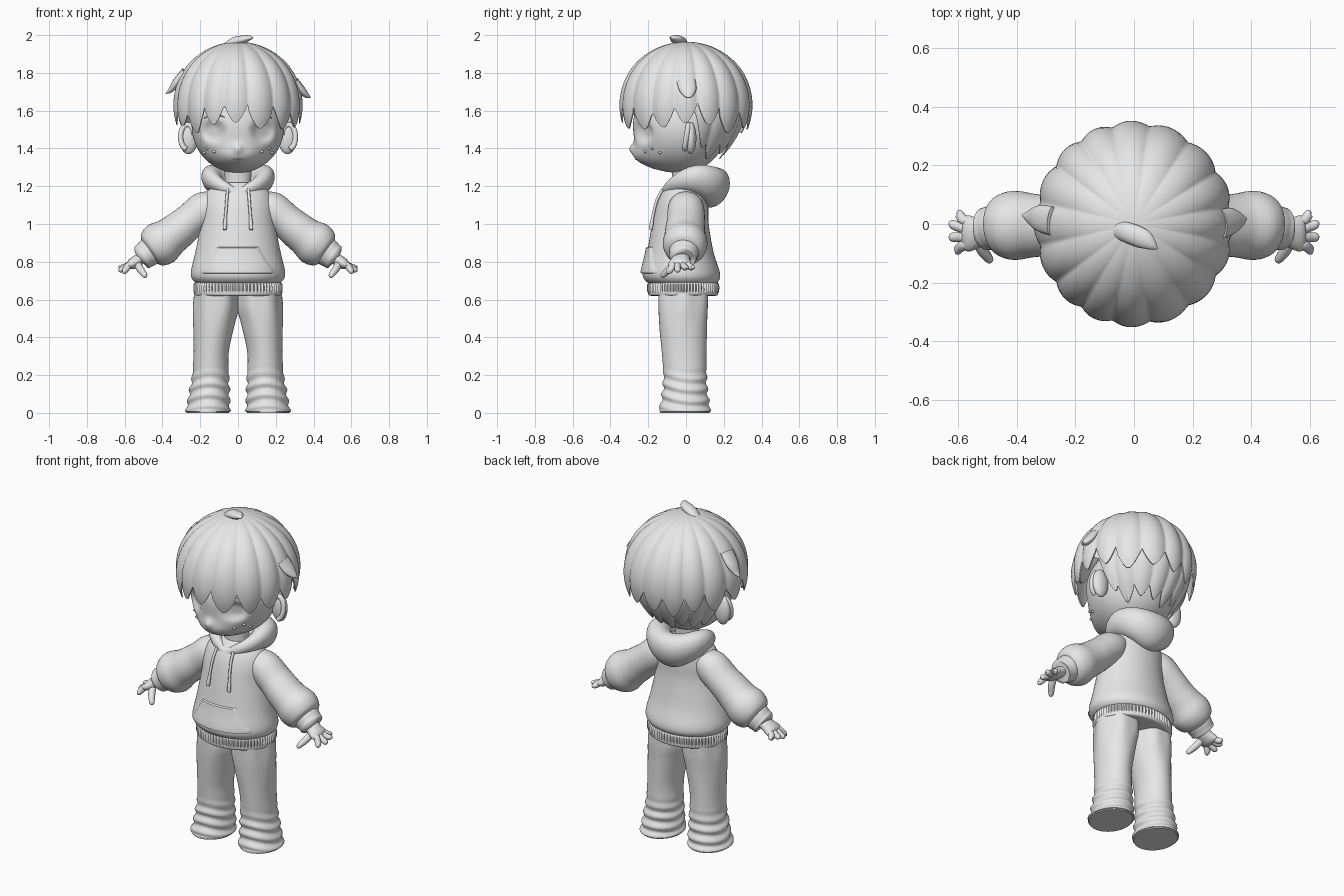
import bpy, bmesh, math
from mathutils import Vector
from math import sin, cos, pi, exp, sqrt

if "Cube" in bpy.data.objects:
    bpy.data.objects.remove(bpy.data.objects["Cube"])

clay = bpy.data.materials.new("light_grey_clay")
clay.diffuse_color = (0.8, 0.8, 0.8, 1)
clay.use_nodes = True
clay.node_tree.nodes["Principled BSDF"].inputs["Base Color"].default_value = clay.diffuse_color


def finish(name, bm, angle=50):
    bmesh.ops.recalc_face_normals(bm, faces=bm.faces)
    me = bpy.data.meshes.new(name)
    bm.to_mesh(me)
    bm.free()
    me.materials.append(clay)
    ob = bpy.data.objects.new(name, me)
    bpy.context.collection.objects.link(ob)
    bpy.ops.object.select_all(action='DESELECT')
    ob.select_set(True)
    bpy.context.view_layer.objects.active = ob
    bpy.ops.object.shade_smooth_by_angle(angle=math.radians(angle))
    return ob


def skin(name, rows, closed=False, angle=50):
    """Join rows of points (each a loop) into one surface, capped unless closed."""
    bm = bmesh.new()
    vs = [[bm.verts.new(p) for p in r] for r in rows]
    n = len(vs[0])
    for k in range(len(vs) if closed else len(vs) - 1):
        A, B = vs[k], vs[(k + 1) % len(vs)]
        for i in range(n):
            j = (i + 1) % n
            bm.faces.new((A[i], A[j], B[j], B[i]))
    if not closed:
        bm.faces.new(vs[0])
        bm.faces.new(vs[-1])
    return finish(name, bm, angle)


def resample(rings, steps):
    """Catmull-Rom through rings of (x, y, z, width, depth)."""
    out, n = [], len(rings)
    for k in range(n - 1):
        a, b, c, d = (rings[min(max(k + o, 0), n - 1)] for o in (-1, 0, 1, 2))
        for s in range(steps):
            t = s / steps
            out.append([.5 * (2 * q + (r - p) * t + (2 * p - 5 * q + 4 * r - w) * t * t
                              + (3 * q - p - 3 * r + w) * t ** 3) for p, q, r, w in zip(a, b, c, d)])
    return out + [list(rings[-1])]


def loft(name, rings, side=1, segs=32, steps=6, flat=False, ripple=None, angle=50):
    rs, rows = resample(rings, steps), []
    for k, r in enumerate(rs):
        c = Vector(r[:3])
        T = Vector((0, 0, 1))
        if not flat:
            T = (Vector(rs[min(k + 1, len(rs) - 1)][:3]) - Vector(rs[max(k - 1, 0)][:3])).normalized()
        u = Vector((0, 1, 0)).cross(T).normalized()
        v = T.cross(u)
        row = []
        for i in range(segs):
            a = 2 * pi * i / segs
            e = ripple(a, r[2]) if ripple else 0
            p = c + u * (max(r[3], .0005) + e) * cos(a) + v * (max(r[4], .0005) + e) * sin(a)
            row.append((p.x * side, p.y, p.z))
        rows.append(row)
    return skin(name, rows, angle=angle)


def ball(name, loc, size, shape=None, segs=24):
    bm = bmesh.new()
    bmesh.ops.create_uvsphere(bm, u_segments=segs, v_segments=segs * 3 // 4, radius=1)
    for v in bm.verts:
        v.co = shape(v.co) if shape else Vector([l + s * c for l, s, c in zip(loc, size, v.co)])
    return finish(name, bm)


# Head with muzzle, nose and eye sockets
def face_shape(u):
    x, y, z = .245 * u.x, -.03 + .25 * u.y, 1.52 + .25 * u.z
    f = min(1, max(0, -u.y * 2.5))
    y -= f * .06 * exp(-((z - 1.34) / .07) ** 2 - (x / .15) ** 2)
    y -= f * .022 * exp(-((z - 1.4) / .025) ** 2 - (x / .022) ** 2)
    y += f * .035 * exp(-(((abs(x) - .13) / .055) ** 2 + ((z - 1.49) / .055) ** 2) ** 2)
    return Vector((x, y, z))


def on_face(x, z, out=0):
    ux, uz = x / .245, (z - 1.52) / .25
    p = face_shape(Vector((ux, -sqrt(max(0, 1 - ux * ux - uz * uz)), uz)))
    return (p.x, p.y - out, p.z)


ball("head", None, None, face_shape, 96)
loft("mouth", [on_face(x, 1.343 + 2 * x * x) + (r, r) for x, r in
               ((-.03, .001), (-.015, .003), (0, .003), (.015, .003), (.03, .001))], segs=8)
loft("neck", [(0, -.01, 1.1, .08, .07), (0, -.015, 1.22, .07, .058), (0, -.015, 1.36, .075, .065)], flat=True)

for s, tag in ((1, "left"), (-1, "right")):
    # Ear: bowl rim around a thin disc
    ball("ear_" + tag, (.262 * s, .025, 1.455), (.05, .03, .085))
    rim = [(.268 + .036 * cos(a), .002 + .01 * sin(a), 1.46 + .065 * sin(a), .014, .014)
           for a in [math.radians(d) for d in range(-80, 171, 25)]]
    loft("ear_rim_" + tag, rim, s, 12, 3)
    # Brow and cheek marks
    loft("brow_" + tag, [on_face(x, z, .001) + (r, r) for x, z, r in
                         ((.07, 1.565, .002), (.11, 1.578, .005), (.15, 1.575, .005), (.18, 1.56, .002))], s, 10, 4)
    for x, z in ((.125, 1.383), (.165, 1.4), (.178, 1.378)):
        ball("cheek_mark_" + tag, on_face(x * s, z), (.012, .008, .007), segs=12)


# Hair: shells of locks with scalloped hems
def hair(name, locks, scale, taper, tip, depth, bump):
    segs, n, rows = 240, 26, []
    for inner in (0, 1):
        for k in range(n + 1):
            t = (n - k if inner else k) / n
            row = []
            for i in range(segs):
                a = 2 * pi * i / segs
                u = (a / (2 * pi) + .006 * sin(3 * a)) * locks
                q = round(u) % locks
                f = 2 * (u - round(u))
                hem = tip(sin(a)) + .018 * sin(q * 2.3) + depth * abs(f) ** 1.7
                arc, drop = pi / 2 * .335, 1.63 - hem
                d = max(.01, t) * (arc + drop)
                if d < arc:
                    R, z = sin(d / .335), 1.63 + .335 * cos(d / .335)
                else:
                    z = 1.63 - (d - arc)
                    R = 1 - taper * ((d - arc) / .335) ** 2
                R *= scale * (1 - .07 * inner * min(1, 4 * (1 - t)) - .02 * inner)
                R += bump * (.6 - f * f) * min(1, d / .3)
                zz = 1.63 + (z - 1.63) * (scale * (1 - .07 * inner) if z > 1.63 else 1)
                row.append((.333 * R * cos(a), .343 * R * sin(a), zz))
            rows.append(row)
    return skin(name, rows)


hair("hair_outer", 16, 1, .5,
     lambda c: 1.51 - .015 * c - .04 * exp(-((c + .6) / .17) ** 2) + .03 * exp(-((c - .1) / .2) ** 2), .1, .045)


def nape_tip(c):
    k = min(1, max(0, (.45 - c) / .5))
    return 1.36 + .27 * k * k * (3 - 2 * k)


hair("hair_nape", 18, .91, .6, nape_tip, .06, .03)
loft("crown_tuft", [(-.06, -.02, 1.94, .02, .03), (-.02, -.03, 1.965, .024, .035), (.03, -.05, 1.978, .021, .034),
                    (.06, -.07, 1.985, .013, .02), (.08, -.085, 1.985, .002, .002)], segs=16)
loft("side_tuft_left", [(.3, 0, 1.76, .02, .05), (.335, .01, 1.71, .022, .045), (.365, .015, 1.68, .014, .025),
                        (.385, .02, 1.67, .002, .002)], segs=16)
loft("side_tuft_right", [(.28, .01, 1.81, .02, .05), (.325, .02, 1.75, .022, .045), (.355, .025, 1.71, .014, .025),
                         (.382, .03, 1.69, .002, .002)], -1, 16)

# Hoodie body and ribbed hem
body = [(0, -.018, .685, .2, .16), (0, -.02, .695, .232, .19), (0, -.025, .74, .25, .205), (0, -.03, .85, .226, .176),
        (0, -.03, 1.0, .197, .15), (0, -.02, 1.1, .19, .138), (0, -.01, 1.17, .165, .12), (0, -.01, 1.22, .1, .08)]
loft("hoodie_body", body, segs=64, flat=True)
loft("hoodie_hem", [(0, -.015, .62, .2, .155), (0, -.015, .622, .226, .18), (0, -.015, .64, .232, .186),
                    (0, -.015, .68, .231, .186), (0, -.015, .7, .215, .17)], segs=288, steps=4, flat=True,
     ripple=lambda a, z: .004 * cos(72 * a) if .635 < z < .69 else 0)

# Pocket patch following the belly
prof = resample(body, 12)


def belly(x, z):
    r = min(prof, key=lambda q: abs(q[2] - z))
    lo = max((q for q in prof if q[2] <= z), key=lambda q: q[2])
    hi = min((q for q in prof if q[2] > z), key=lambda q: q[2])
    t = (z - lo[2]) / (hi[2] - lo[2])
    r = [a + (b - a) * t for a, b in zip(lo, hi)]
    return r[1] - r[4] * sqrt(max(0, 1 - (x / r[3]) ** 2))


bm = bmesh.new()
N = 24
grid = []
for j in range(N + 1):
    v = j / N
    z = .735 + .145 * v
    w = .2 - .1 * max(0, v - .15) ** .8
    row = []
    for i in range(N + 1):
        x = w * (2 * i / N - 1)
        edge = i in (0, N) or j in (0, N)
        row.append(bm.verts.new((x, belly(x, z) + (.006 if edge else -.011), z)))
    grid.append(row)
for j in range(N):
    for i in range(N):
        bm.faces.new((grid[j][i], grid[j][i + 1], grid[j + 1][i + 1], grid[j + 1][i]))
finish("front_pocket", bm, 60)

# Hood: collar roll that swells into a bag at the back
rows = []
for i in range(72):
    a = 2 * pi * i / 72
    b = (1 + sin(a)) / 2
    dip = .02 * exp(-((a - 1.5 * pi) / .3) ** 2)
    c = (.135 * cos(a), .02 + .125 * sin(a), 1.18 + .05 * cos(a) ** 2 + .012 * b - dip)
    r, h = .026 + .059 * b, .03 + .075 * b
    row = []
    for k in range(28):
        t = 2 * pi * k / 28
        d = r * cos(t) + .02 * b * sin(t)
        row.append((c[0] + d * cos(a), c[1] + d * sin(a), c[2] + h * sin(t)))
    rows.append(row)
skin("hood", rows, closed=True)

for s, tag in ((1, "left"), (-1, "right")):
    # Drawstring
    loft("drawstring_" + tag, [(x, belly(x, z) - .012, z, r, r) for x, z, r in
         ((.055, 1.185, .008), (.06, 1.12, .008), (.066, 1.04, .008), (.069, 1.0, .011), (.07, .97, .01))], s, 10)
    # Puffy sleeve, cuff and hand
    loft("sleeve_" + tag, [(.1, 0, 1.13, .05, .07), (.17, 0, 1.085, .092, .095), (.25, 0, 1.02, .092, .1),
                           (.31, -.005, .97, .098, .105), (.355, -.005, .935, .103, .11), (.41, -.005, .895, .118, .118),
                           (.455, -.008, .862, .1, .102), (.475, -.01, .848, .06, .065)], s, 40)
    loft("cuff_" + tag, [(.45, -.01, .865, .06, .065), (.465, -.01, .855, .076, .078), (.495, -.015, .833, .07, .074),
                         (.512, -.018, .822, .066, .07), (.516, -.018, .819, .04, .045)], s, 32, 4)
    loft("palm_" + tag, [(.49, -.02, .835, .03, .04), (.53, -.028, .808, .032, .05), (.565, -.032, .786, .028, .062),
                         (.585, -.032, .775, .012, .05)], s, 24)
    for y0, y1, x1, z1 in ((.01, .036, .605, .765), (-.015, .0, .632, .765), (-.045, -.045, .632, .75),
                           (-.07, -.092, .612, .742)):
        loft("finger_" + tag, [(.545, y0, .795, .014, .014), (.575, y0, .783, .018, .018),
                               ((x1 + .575) / 2, (y0 + y1) / 2, (z1 + .778) / 2, .017, .017),
                               (x1 - .008, y1, z1 + .004, .013, .014), (x1, y1, z1, .001, .001)], s, 14, 4)
    loft("thumb_" + tag, [(.535, -.04, .8, .018, .018), (.522, -.08, .768, .02, .02), (.502, -.11, .74, .017, .017),
                          (.49, -.125, .724, .012, .012), (.486, -.129, .72, .001, .001)], s, 14, 4)
    # Trouser leg with folds gathered near the ankle
    loft("trouser_leg_" + tag,
         [(.115, -.015, .66, .11, .135), (.117, -.015, .56, .118, .134), (.127, -.015, .47, .109, .128),
          (.142, -.01, .32, .093, .118), (.145, -.005, .2, .097, .114), (.151, -.005, .12, .105, .118),
          (.156, -.005, .05, .112, .128), (.16, -.006, .012, .12, .137), (.16, -.006, .006, .116, .133)],
         s, 48, 10, True,
         lambda a, z: .006 * sin(105 * z + 1.6 * sin(a) + cos(2 * a)) * min(1, max(0, (.25 - z) / .1)) * min(1, z / .03)
         + .004 * cos(6 * a) * max(0, min(1, (z - .42) / .15)))
    # Sole
    loft("shoe_sole_" + tag, [(.16, -.006, .012, .115, .133), (.16, -.006, .006, .114, .132),
                              (.16, -.006, 0, .113, .131)], s, 48, 2, True)
